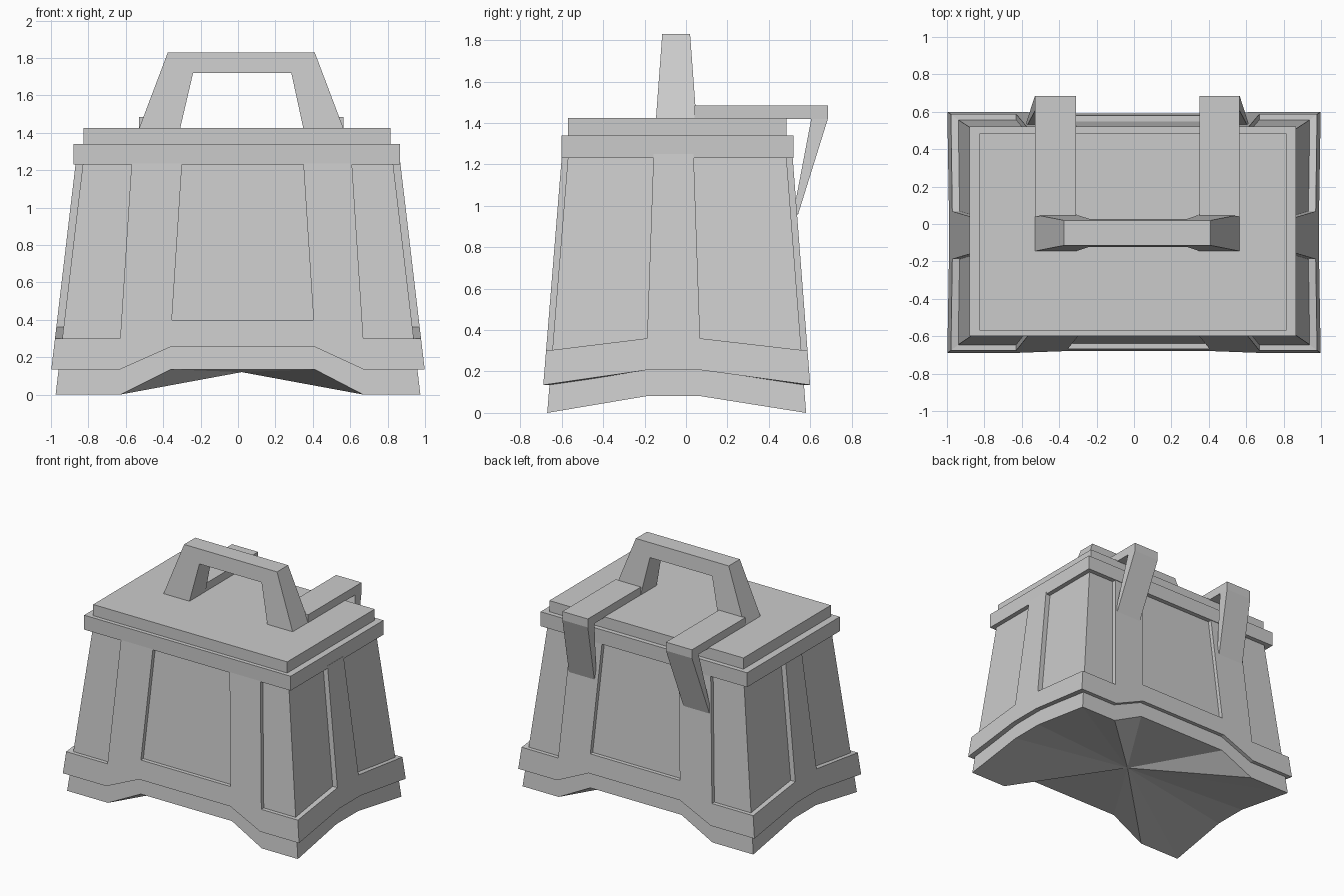
import bpy, bmesh

cube = bpy.data.objects.get("Cube")
if cube:
    bpy.data.objects.remove(cube, do_unlink=True)

grey = bpy.data.materials.new("plain_grey")
grey.use_nodes = True
grey.diffuse_color = (0.6, 0.6, 0.6, 1)
grey.node_tree.nodes["Principled BSDF"].inputs["Base Color"].default_value = grey.diffuse_color


def loft(name, loops, closed=False, caps=True, centre=None):
    """Skin matching point loops; close into a ring, or cap the two ends."""
    bm = bmesh.new()
    rows = [[bm.verts.new(p) for p in loop] for loop in loops]
    n = len(rows[0])
    pairs = list(zip(rows, rows[1:])) + ([(rows[-1], rows[0])] if closed else [])
    for a, b in pairs:
        for i in range(n):
            j = (i + 1) % n
            bm.faces.new((a[i], a[j], b[j], b[i]))
    if caps and not closed:
        bm.faces.new(rows[-1])
        if centre:
            hub = bm.verts.new(centre)
            for i in range(n):
                bm.faces.new((hub, rows[0][(i + 1) % n], rows[0][i]))
        else:
            bm.faces.new(rows[0][::-1])
    bmesh.ops.recalc_face_normals(bm, faces=bm.faces)
    mesh = bpy.data.meshes.new(name)
    bm.to_mesh(mesh)
    bm.free()
    mesh.materials.append(grey)
    obj = bpy.data.objects.new(name, mesh)
    bpy.context.collection.objects.link(obj)
    return obj


def slab(name, x0, x1, y0, y1, z0, z1):
    outline = [(x0, y0), (x1, y0), (x1, y1), (x0, y1)]
    return loft(name, [[(x, y, z) for x, y in outline] for z in (z0, z1)])


def wall_point(side, u, z, off):
    """Point on a leaning wall: u runs along the wall, off pushes outward."""
    half = 0.975 + 1.3 * off - 0.118 * z
    front = -0.67 - off + 0.081 * z
    back = 0.58 + off - 0.077 * z
    lean = (0.065 if side in ("front", "back") else 0.035) * max(0, z - 0.3)
    u += -lean if u > 0 else lean
    if side in ("front", "back"):
        return (max(-half, min(half, u)), front if side == "front" else back, z)
    return (half if side == "left" else -half, max(front, min(back, u)), z)


# Stations around the box: wall, position, arch height factor (9 means corner)
long_wall = [(-9, 0), (-0.63, 0), (-0.36, 1), (0.41, 1), (0.67, 0), (9, 0)]
short_wall = [(-0.19, 0.6), (0.07, 0.6)]
stations = ([("front", *s) for s in long_wall] + [("left", *s) for s in short_wall]
            + [("back", *s) for s in long_wall[::-1]]
            + [("right", *s) for s in short_wall[::-1]])


def ring(z, rise, off):
    return [wall_point(side, u, z + rise * r, off) for side, u, r in stations]


# Tapered body with an arched underside, and the arched base trim
loft("body", [ring(0, 0.135, 0), ring(1.28, 0, 0)], centre=(0.02, -0.05, 0.12))
loft("base_trim", [ring(0.135, 0.12, 0.03), ring(0.30, 0.10, 0.03),
                   ring(0.30, 0.10, -0.02), ring(0.135, 0.12, -0.02)], closed=True)


# Raised uprights on each wall
def upright(name, side, a, b):
    def section(off):
        return [wall_point(side, u, z, off) for u, z in
                ((a[0], 0.30 + 0.1 * a[1]), (b[0], 0.30 + 0.1 * b[1]), (b[0], 1.25), (a[0], 1.25))]
    loft(name, [section(-0.02), section(0.03)])


for side in ("front", "back"):
    upright(side + "_upright_right", side, long_wall[1], long_wall[2])
    upright(side + "_upright_left", side, long_wall[3], long_wall[4])
for side in ("left", "right"):
    upright(side + "_upright", side, *short_wall)

# Collar and lid
slab("collar", -0.88, 0.865, -0.60, 0.52, 1.23, 1.34)
slab("lid", -0.825, 0.815, -0.57, 0.485, 1.34, 1.425)

# Carrying handle, thinner towards the top
arch = [(-0.53, 1.42), (-0.375, 1.83), (0.41, 1.83), (0.565, 1.42),
        (0.35, 1.42), (0.285, 1.72), (-0.24, 1.72), (-0.31, 1.42)]
loft("handle", [[(x, y + k * (z - 1.42), z) for x, z in arch]
                for y, k in ((-0.145, 0.074), (0.05, -0.074))])

# Hinges: flat arm on the lid and a leaf slanting down to the back wall
leaf = [(0.685, 1.42), (0.605, 1.42), (0.525, 1.0), (0.54, 0.955)]
for name, x0, x1, flare in (("right", -0.53, -0.31, -0.1), ("left", 0.35, 0.565, 0.1)):
    slab(name + "_hinge_arm", x0, x1, 0.04, 0.685, 1.42, 1.485)
    loft(name + "_hinge_leaf", [[(x + flare * (1.42 - z), y, z) for y, z in leaf]
                                for x in (x0, x1)])
